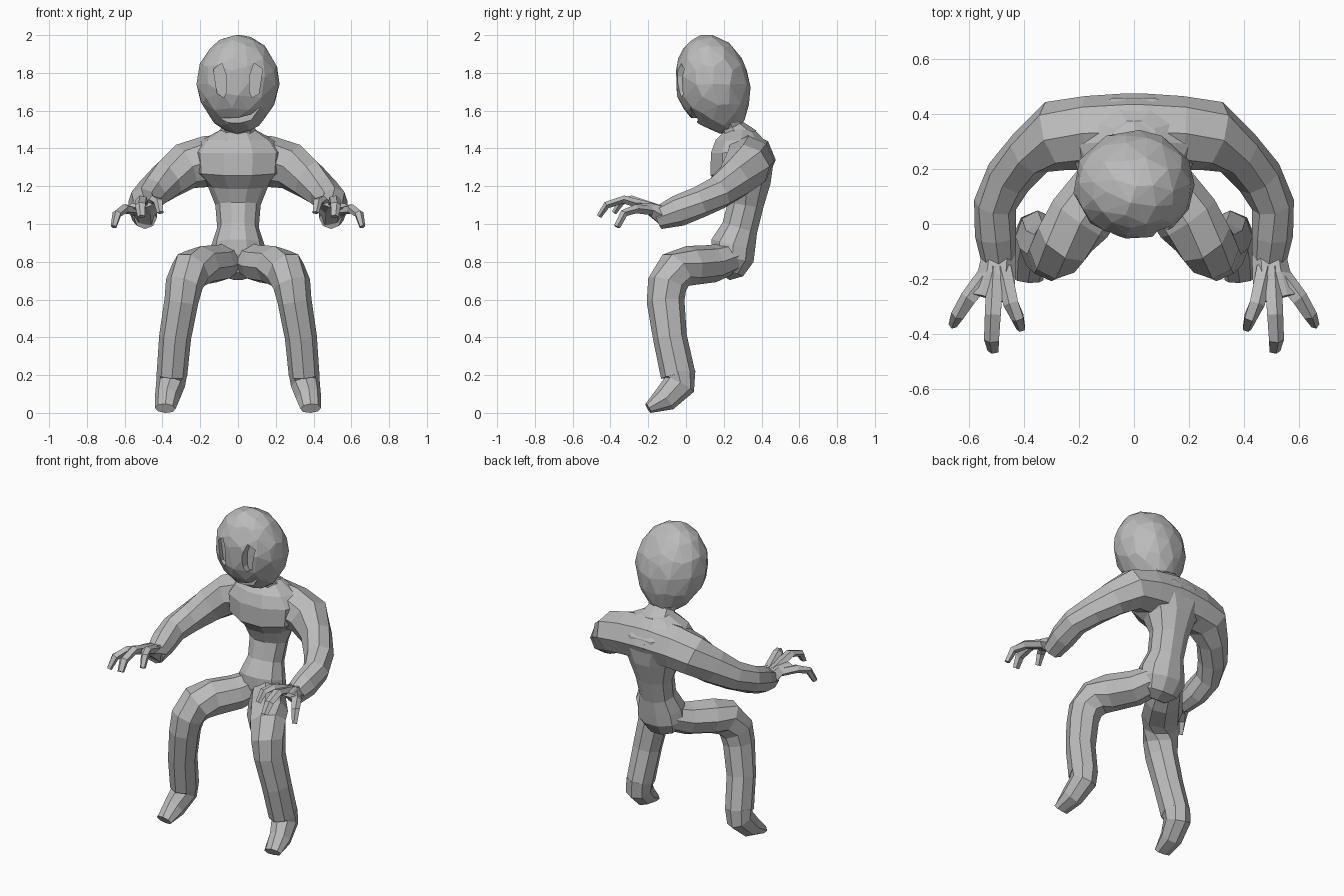
import bpy, bmesh, math
from mathutils import Vector

cube = bpy.data.objects.get("Cube")
if cube:
    bpy.data.objects.remove(cube, do_unlink=True)

GREY = (0.5, 0.5, 0.5, 1)
grey = bpy.data.materials.new("plain grey")
grey.use_nodes = True
grey.diffuse_color = GREY
bsdf = next(n for n in grey.node_tree.nodes if n.type == 'BSDF_PRINCIPLED')
bsdf.inputs["Base Color"].default_value = GREY

X, Z = Vector((1, 0, 0)), Vector((0, 0, 1))


def finish(bm, name):
    bmesh.ops.recalc_face_normals(bm, faces=bm.faces)
    mesh = bpy.data.meshes.new(name)
    bm.to_mesh(mesh)
    bm.free()
    mesh.materials.append(grey)
    obj = bpy.data.objects.new(name, mesh)
    bpy.context.collection.objects.link(obj)
    return obj


def tube(name, rings, ref=X, sides=8, flip=1):
    """Loft of ellipses: each ring is x, y, z, radius along ref, radius across."""
    bm = bmesh.new()
    mids = [Vector(r[:3]) for r in rings]
    loops = []
    for i, (mid, ring) in enumerate(zip(mids, rings)):
        t = (mids[min(i + 1, len(mids) - 1)] - mids[max(i - 1, 0)]).normalized()
        u = (ref - t * ref.dot(t)).normalized()
        v = t.cross(u)
        loop = []
        for k in range(sides):
            a = math.tau * k / sides
            p = mid + u * (ring[3] * math.cos(a)) + v * (ring[4] * math.sin(a))
            loop.append(bm.verts.new((p.x * flip, p.y, max(p.z, 0))))
        loops.append(loop)
    for low, high in zip(loops, loops[1:]):
        for k in range(sides):
            n = (k + 1) % sides
            bm.faces.new((low[k], low[n], high[n], high[k]))
    bm.faces.new(loops[0])
    bm.faces.new(loops[-1])
    return finish(bm, name)


def pair(name, rings, ref=X, sides=8):
    for side, flip in (("left", 1), ("right", -1)):
        tube(side + "_" + name, rings, ref, sides, flip)


# Torso, and a neck that runs up into the back of the skull
tube("torso", [
    (0, .30, 1.50, .09, .08), (0, .29, 1.44, .20, .14), (0, .295, 1.38, .25, .172),
    (0, .295, 1.28, .24, .175), (0, .32, 1.20, .16, .135), (0, .315, 1.10, .12, .10),
    (0, .285, .98, .11, .10), (0, .25, .89, .14, .125), (0, .245, .82, .15, .12),
    (0, .225, .76, .12, .09), (0, .20, .725, .06, .04)], sides=10)
tube("neck", [(0, .19, 1.68, .15, .125), (0, .215, 1.58, .12, .09),
              (0, .245, 1.51, .09, .065), (0, .29, 1.44, .12, .10)])

# Arms, webbed palms and hooked fingers
pair("arm", [
    (-.03, .335, 1.34, .14, .14), (.02, .335, 1.34, .14, .14), (.17, .33, 1.33, .135, .135),
    (.28, .32, 1.305, .125, .13), (.375, .26, 1.235, .11, .093), (.455, .17, 1.165, .09, .087),
    (.505, .07, 1.115, .083, .078), (.503, -.04, 1.07, .083, .075),
    (.49, -.15, 1.03, .06, .06)], ref=Z)
pair("palm", [(.49, -.11, 1.04, .062, .06), (.50, -.19, 1.08, .07, .036),
              (.52, -.27, 1.10, .08, .014)], sides=6)
pair("inner_finger", [(.475, -.16, 1.08, .035, .028), (.445, -.29, 1.13, .03, .022),
                      (.422, -.34, 1.12, .026, .02), (.41, -.38, 1.06, .018, .014)], sides=5)
pair("middle_finger", [(.50, -.16, 1.08, .035, .028), (.51, -.33, 1.13, .032, .022),
                       (.515, -.42, 1.10, .03, .02), (.51, -.46, 1.04, .022, .014)], sides=5)
pair("outer_finger", [(.51, -.16, 1.07, .04, .028), (.60, -.27, 1.08, .032, .025),
                      (.64, -.33, 1.055, .026, .022), (.658, -.365, .985, .016, .018)], sides=5)

# Bent legs and pointed feet
pair("leg", [
    (.03, .27, .83, .09, .08), (.11, .14, .79, .11, .10), (.195, .02, .78, .12, .105),
    (.25, -.055, .755, .112, .108), (.285, -.10, .68, .10, .105), (.30, -.108, .59, .09, .10),
    (.333, -.085, .40, .085, .09), (.35, -.042, .20, .081, .092)])
pair("foot", [(.35, -.042, .21, .081, .092), (.357, -.035, .15, .077, .086),
              (.375, -.11, .075, .066, .07), (.385, -.20, .024, .055, .028)])

# Head: faceted egg with the chin set back
bm = bmesh.new()
bmesh.ops.create_icosphere(bm, subdivisions=3, radius=1)
for v in bm.verts:
    x, y, z = v.co
    taper = 1 + .12 * min(z, 0)
    shift = .06 * z * z if z < 0 else -.03 * z
    v.co = (.22 * x * taper, .143 + .197 * y + shift, 1.74 + .262 * z)
head = finish(bm, "head")


def apply_modifier(mod):
    bpy.context.view_layer.objects.active = head
    bpy.ops.object.modifier_apply(modifier=mod.name)


facets = head.modifiers.new("facets", 'DECIMATE')
facets.ratio = .55
apply_modifier(facets)


# Recessed eyes and a crooked smile
def recess(name, outline, depth):
    bm = bmesh.new()
    face = bm.faces.new([bm.verts.new((x, -.2, z)) for x, z in outline])
    moved = bmesh.ops.extrude_face_region(bm, geom=[face])["geom"]
    verts = [g for g in moved if isinstance(g, bmesh.types.BMVert)]
    bmesh.ops.translate(bm, verts=verts, vec=(0, .2 + depth, 0))
    cutter = finish(bm, name)
    cutter.hide_render = True
    mod = head.modifiers.new(name, 'BOOLEAN')
    mod.operation, mod.solver, mod.object = 'DIFFERENCE', 'EXACT', cutter
    apply_modifier(mod)
    bpy.data.objects.remove(cutter, do_unlink=True)


eye = [(.06, 1.70), (.075, 1.67), (.11, 1.69), (.13, 1.82), (.085, 1.85), (.06, 1.78)]
recess("left_eye", eye, .01)
recess("right_eye", [(-x, z) for x, z in eye], .01)
recess("mouth", [(-.10, 1.56), (0, 1.562), (.07, 1.58), (.12, 1.62),
                 (.07, 1.55), (0, 1.532), (-.08, 1.54)], .065)
